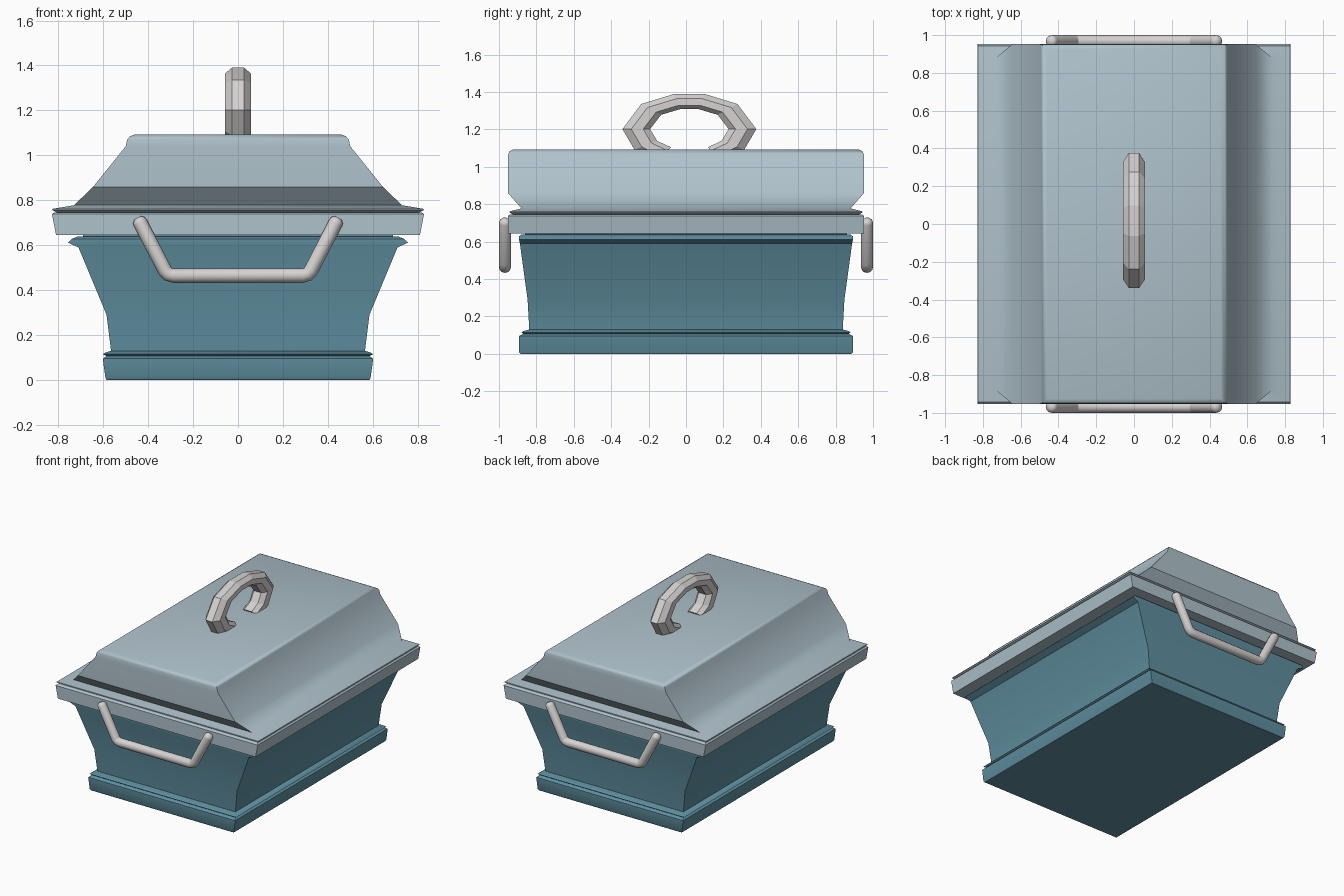
import bpy, bmesh, math

if "Cube" in bpy.data.objects:
    bpy.data.objects.remove(bpy.data.objects["Cube"])

def material(name, rgb):
    m = bpy.data.materials.new(name)
    m.diffuse_color = (*rgb, 1)
    m.use_nodes = True
    m.node_tree.nodes["Principled BSDF"].inputs["Base Color"].default_value = m.diffuse_color
    return m

TEAL = material("deep teal", (0.115, 0.275, 0.35))
PALE = material("pale blue grey", (0.43, 0.54, 0.60))
METAL = material("light metal", (0.67, 0.65, 0.64))

def loft(name, rings, mat, closed=False):
    """Skin a list of equal-length vertex rings and cap both ends."""
    bm = bmesh.new()
    loops = [[bm.verts.new(p) for p in r] for r in rings]
    n = len(loops[0])
    for a, b in zip(loops, loops[1:]):
        for i in range(n):
            j = (i + 1) % n
            bm.faces.new((a[i], a[j], b[j], b[i]))
    bm.faces.new(loops[0])
    bm.faces.new(loops[-1])
    bmesh.ops.recalc_face_normals(bm, faces=bm.faces)
    me = bpy.data.meshes.new(name)
    bm.to_mesh(me)
    bm.free()
    me.materials.append(mat)
    ob = bpy.data.objects.new(name, me)
    bpy.context.collection.objects.link(ob)
    return ob

def smooth(ob, deg):
    bpy.ops.object.select_all(action='DESELECT')
    ob.select_set(True)
    bpy.context.view_layer.objects.active = ob
    bpy.ops.object.shade_smooth_by_angle(angle=math.radians(deg))

def box_rings(profile):
    return [[(-x, -y, z), (x, -y, z), (x, y, z), (-x, y, z)] for x, y, z in profile]

# Flared lower body with stepped foot
body = loft("body", box_rings([
    (0.585, 0.885, 0.0), (0.59, 0.893, 0.01), (0.602, 0.893, 0.095),
    (0.585, 0.87, 0.107), (0.602, 0.88, 0.115), (0.59, 0.87, 0.122),
    (0.565, 0.838, 0.13), (0.585, 0.847, 0.29), (0.71, 0.888, 0.59),
    (0.757, 0.893, 0.612), (0.74, 0.893, 0.628), (0.715, 0.88, 0.638)]), TEAL)
smooth(body, 40)

# Lid rim
rim = loft("lid_rim", box_rings([
    (0.81, 0.952, 0.645), (0.828, 0.952, 0.738), (0.818, 0.94, 0.746)]), PALE)
smooth(rim, 30)

# Lid with thin flange and sloping sides
lid = loft("lid", box_rings([
    (0.80, 0.92, 0.742), (0.828, 0.945, 0.757), (0.825, 0.943, 0.762),
    (0.73, 0.88, 0.778), (0.645, 0.952, 0.86), (0.50, 0.952, 1.04),
    (0.493, 0.95, 1.07), (0.48, 0.942, 1.085), (0.46, 0.925, 1.093)]), PALE)
smooth(lid, 40)

# Connecting neck between body and rim
loft("neck", box_rings([(0.69, 0.86, 0.63), (0.69, 0.86, 0.65)]), TEAL)

# Faceted oval ring on the lid
section = [(0.027, 1), (0.058, 0.68), (0.058, 0.25), (0.03, 0),
           (-0.03, 0), (-0.058, 0.25), (-0.058, 0.68), (-0.027, 1)]
ring = []
for deg in (-62, -35, 0, 44, 77, 103, 136, 180, 215, 242):
    c, s = math.cos(math.radians(deg)), math.sin(math.radians(deg))
    ring.append([(x, 0.018 + c * (0.21 + 0.148 * t), 1.202 + s * (0.11 + 0.083 * t))
                 for x, t in section])
loft("lid_ring", ring, METAL)

# Drop handles, front and back
half = [(0.447, 0.722, 0.5), (0.441, 0.711, 0.92), (0.435, 0.70, 1),
        (0.325, 0.487, 1), (0.312, 0.472, 1), (0.29, 0.465, 1)]
path = [(-x, z, r) for x, z, r in half] + half[::-1]
for name, y in (("front_handle", -0.968), ("back_handle", 0.968)):
    rings = []
    for i, (x, z, r) in enumerate(path):
        a, b = path[max(i - 1, 0)], path[min(i + 1, len(path) - 1)]
        dx, dz = b[0] - a[0], b[1] - a[1]
        d = math.hypot(dx, dz)
        nx, nz = -dz / d, dx / d
        rings.append([(x + nx * 0.032 * r * math.cos(k * math.pi / 6),
                       y + 0.032 * r * math.sin(k * math.pi / 6),
                       z + nz * 0.032 * r * math.cos(k * math.pi / 6))
                      for k in range(12)])
    smooth(loft(name, rings, METAL), 60)
